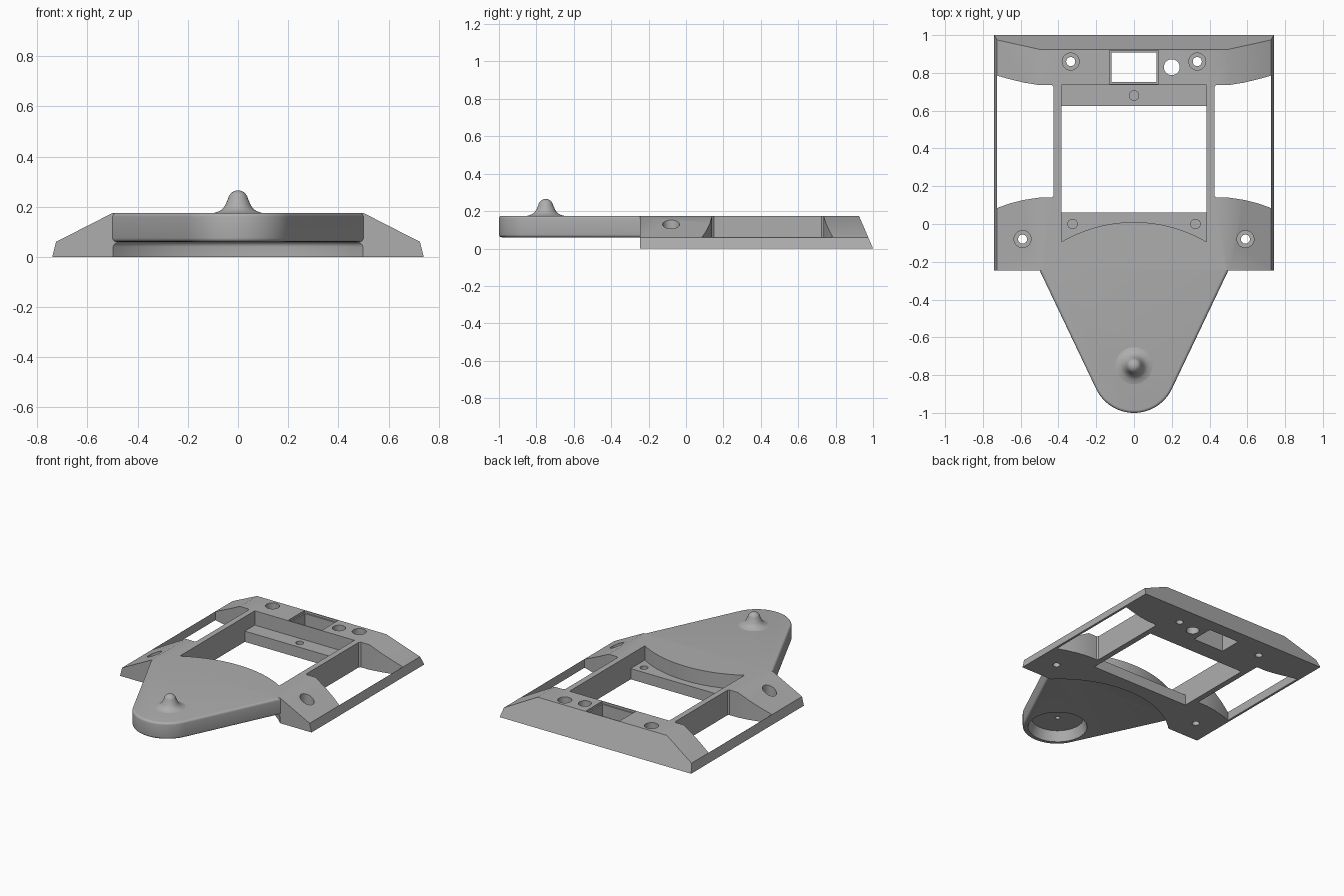
import bpy
import bmesh
import math

if "Cube" in bpy.data.objects:
    bpy.data.objects.remove(bpy.data.objects["Cube"], do_unlink=True)

grey = bpy.data.materials.new("plain_grey")
grey.use_nodes = True
COLOUR = (0.42, 0.42, 0.42, 1)
grey.diffuse_color = COLOUR
grey.node_tree.nodes["Principled BSDF"].inputs["Base Color"].default_value = COLOUR

TOP, SHELF, STEP = 0.175, 0.075, 0.06
PIVOT = -0.75


def from_bmesh(name, bm):
    bmesh.ops.recalc_face_normals(bm, faces=bm.faces)
    mesh = bpy.data.meshes.new(name)
    bm.to_mesh(mesh)
    bm.free()
    mesh.materials.append(grey)
    obj = bpy.data.objects.new(name, mesh)
    bpy.context.collection.objects.link(obj)
    return obj


def loft(name, low, high, bevel=0.0, bevel_low=True):
    """Closed solid between two matching rings, rims optionally rounded."""
    bm = bmesh.new()
    a = [bm.verts.new(p) for p in low]
    b = [bm.verts.new(p) for p in high]
    n = len(a)
    rims = [bm.faces.new(b)]
    bottom = bm.faces.new(a)
    if bevel_low:
        rims.append(bottom)
    for i in range(n):
        j = (i + 1) % n
        bm.faces.new((a[i], a[j], b[j], b[i]))
    if bevel:
        bmesh.ops.recalc_face_normals(bm, faces=bm.faces)
        edges = list({e for f in rims for e in f.edges})
        bmesh.ops.bevel(bm, geom=edges, offset=bevel, segments=4,
                        profile=0.5, affect='EDGES', clamp_overlap=True)
    return from_bmesh(name, bm)


def prism(name, pts, z0, z1, **kw):
    return loft(name, [(x, y, z0) for x, y in pts],
                [(x, y, z1) for x, y in pts], **kw)


def arc(cx, cy, r, start, end, steps):
    return [(cx + r * math.cos(start + (end - start) * i / steps),
             cy + r * math.sin(start + (end - start) * i / steps))
            for i in range(steps + 1)]


def disc(x, y, r, z0, z1, r1=None, n=32, **kw):
    ring = lambda q, z: [(px, py, z) for px, py in arc(x, y, q, 0, math.tau, n)[:-1]]
    return loft("cutter", ring(r, z0), ring(r1 or r, z1), **kw)


def box(x0, x1, y0, y1, z0, z1):
    return prism("cutter", [(x0, y0), (x1, y0), (x1, y1), (x0, y1)], z0, z1)


def combine(target, other, operation='DIFFERENCE'):
    other.hide_render = True
    mod = target.modifiers.new("combine", 'BOOLEAN')
    mod.operation, mod.solver, mod.object = operation, 'EXACT', other
    bpy.context.view_layer.objects.active = target
    bpy.ops.object.modifier_apply(modifier=mod.name)
    bpy.data.objects.remove(other, do_unlink=True)


# Base frame: sloping sides, sloping back
section = [(0.74, 0), (0.725, STEP), (0.5, TOP)]
section += [(-x, z) for x, z in reversed(section)]
frame = loft("mount_frame", [(x, -0.245, z) for x, z in section],
             [(x, 1 - 0.43 * z, z) for x, z in section])

# Curved step under the front plate
combine(frame, disc(0, PIVOT, 0.709, -0.2, STEP, n=96, bevel=0.02, bevel_low=False))

# Side openings
opening = [(0.435, 0.14), (0.5, 0.14), (0.58, 0.128), (0.66, 0.108), (0.724, 0.085),
           (0.724, 0.785), (0.66, 0.767), (0.58, 0.748), (0.5, 0.735),
           (0.435, 0.735), (0.425, 0.725), (0.425, 0.15)]
for side in (-1, 1):
    combine(frame, prism("cutter", [(side * x, y) for x, y in opening], -0.1, 0.3))

# Front plate with rounded nose
lean = math.radians(-25.5)
plate_outline = arc(0, -0.778, 0.222, math.pi - lean, math.tau + lean, 28)
plate_outline += [(0.5, -0.245), (0.49, -0.2), (-0.49, -0.2), (-0.5, -0.245)]
plate = prism("front_plate", plate_outline, STEP, TOP, bevel=0.015)
combine(frame, plate, 'UNION')

# Central pocket with arc front, then the opening through its floor
half = math.asin(0.385 / 0.76)
pocket = arc(0, PIVOT, 0.76, math.pi / 2 + half, math.pi / 2 - half, 32)
pocket += [(0.385, 0.735), (-0.385, 0.735)]
combine(frame, prism("cutter", pocket, SHELF, 0.3))
combine(frame, box(-0.385, 0.385, 0.06, 0.625, -0.1, 0.12))

# Rear slot with a shallow rim
combine(frame, box(-0.13, 0.13, 0.741, 0.919, 0.16, 0.3))
combine(frame, box(-0.12, 0.12, 0.751, 0.909, -0.1, 0.2))

# Round rear hole and counterbored screw holes
combine(frame, disc(0.2, 0.83, 0.042, -0.1, 0.3))
for x, y, floor in ((0.335, 0.86, 0.09), (0.59, -0.08, 0.06)):
    for side in (-1, 1):
        combine(frame, disc(side * x, y, 0.045, floor, 0.3))
        combine(frame, disc(side * x, y, 0.024, -0.1, 0.2))

# Blind holes in the shelves
for x, y in ((0, 0.68), (-0.325, 0), (0.325, 0)):
    combine(frame, disc(x, y, 0.025, 0.03, 0.1))

# Tapered cup under the nose with a small centre hole
combine(frame, disc(0, -0.772, 0.195, 0.05, 0.13, r1=0.17, n=48))
combine(frame, disc(0, -0.772, 0.016, 0.1, 0.165))

# Flared knob on the nose
profile = [(0.105, TOP - 0.002), (0.09, 0.177), (0.073, 0.183), (0.06, 0.193),
           (0.05, 0.207), (0.043, 0.225)]
profile += arc(0, 0.225, 0.04, math.radians(10), math.pi / 2, 8)[:-1]
bm = bmesh.new()
rings = [[bm.verts.new((x, y, z)) for x, y in arc(0, PIVOT, r, 0, math.tau, 40)[:-1]]
         for r, z in profile]
for low, high in zip(rings, rings[1:]):
    for i in range(40):
        j = (i + 1) % 40
        bm.faces.new((low[i], low[j], high[j], high[i]))
bm.faces.new(rings[-1])
bm.faces.new(rings[0])
knob = from_bmesh("knob", bm)

# Smooth the curves, keep the edges crisp
for obj in (frame, knob):
    bpy.ops.object.select_all(action='DESELECT')
    obj.select_set(True)
    bpy.context.view_layer.objects.active = obj
    bpy.ops.object.shade_smooth_by_angle(angle=math.radians(32))
